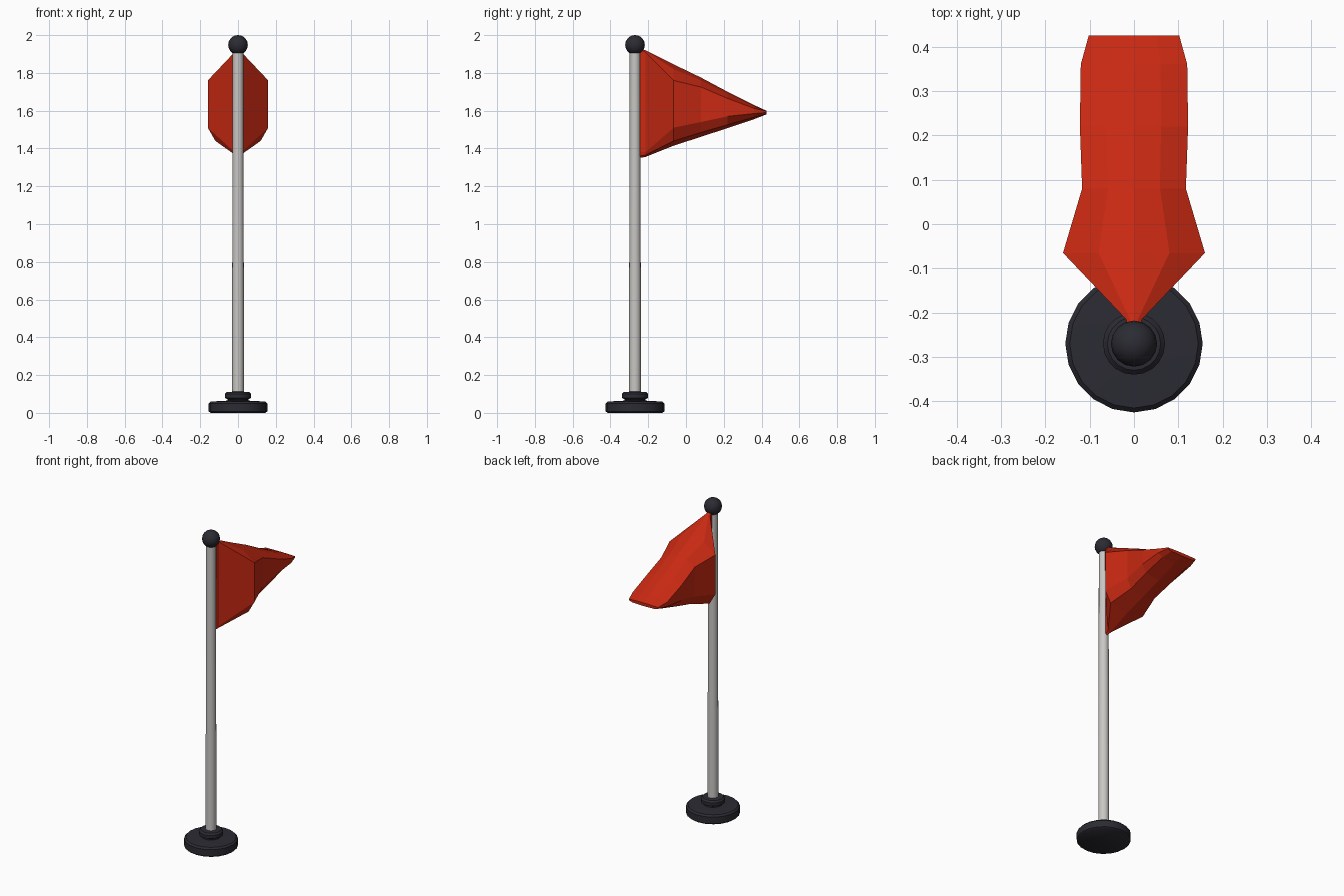
import bpy, bmesh, math

if "Cube" in bpy.data.objects:
    bpy.data.objects.remove(bpy.data.objects["Cube"])

POLE_Y = -0.27


def material(name, color):
    m = bpy.data.materials.new(name)
    m.diffuse_color = (*color, 1)
    m.use_nodes = True
    m.node_tree.nodes["Principled BSDF"].inputs["Base Color"].default_value = m.diffuse_color
    return m


red = material("flag red", (0.58, 0.022, 0.006))
grey = material("pole grey", (0.58, 0.57, 0.55))
dark = material("dark charcoal", (0.024, 0.024, 0.033))


def finish(name, bm, mat, smooth):
    bmesh.ops.recalc_face_normals(bm, faces=bm.faces)
    me = bpy.data.meshes.new(name)
    bm.to_mesh(me)
    bm.free()
    me.materials.append(mat)
    ob = bpy.data.objects.new(name, me)
    bpy.context.collection.objects.link(ob)
    if smooth:
        bpy.ops.object.select_all(action='DESELECT')
        ob.select_set(True)
        bpy.context.view_layer.objects.active = ob
        bpy.ops.object.shade_smooth_by_angle(angle=math.radians(40))
    return ob


def loft(name, rings, mat, smooth):
    """Skin a list of equal-length point rings and cap both ends."""
    bm = bmesh.new()
    vs = [[bm.verts.new(p) for p in r] for r in rings]
    n = len(vs[0])
    for a, b in zip(vs, vs[1:]):
        for i in range(n):
            j = (i + 1) % n
            bm.faces.new((a[i], a[j], b[j], b[i]))
    bm.faces.new(vs[0])
    bm.faces.new(vs[-1])
    return finish(name, bm, mat, smooth)


def lathe(name, profile, mat, sides=20):
    """Turn a (radius, z) profile around the pole axis."""
    rings = [[(r * math.cos(2 * math.pi * i / sides),
               POLE_Y + r * math.sin(2 * math.pi * i / sides), z)
              for i in range(sides)] for r, z in profile]
    return loft(name, rings, mat, True)


# Base disc, collar and pole
lathe("base", [(0.145, 0), (0.155, 0.008), (0.155, 0.05), (0.145, 0.06), (0.05, 0.065)], dark)
lathe("collar", [(0.055, 0.055), (0.055, 0.072), (0.07, 0.08), (0.07, 0.1), (0.06, 0.11), (0.03, 0.112)], dark)
lathe("pole", [(0.031, 0.1), (0.031, 0.6), (0.029, 1.3), (0.028, 1.925)], grey, 16)

# Ball on top
bm = bmesh.new()
bmesh.ops.create_uvsphere(bm, u_segments=16, v_segments=10, radius=0.052)
bmesh.ops.translate(bm, verts=bm.verts, vec=(0, POLE_Y, 1.948))
finish("finial_ball", bm, dark, True)

# Billowing flag: sections along y
# (y, half width, ridge z, shoulder z, lower side z, bottom chamfer z, keel z)
sections = [
    (-0.245, 0.010, 1.930, 1.925, 1.38, 1.360, 1.350),
    (-0.215, 0.018, 1.920, 1.910, 1.38, 1.365, 1.355),
    (-0.065, 0.160, 1.845, 1.760, 1.51, 1.440, 1.415),
    (0.080, 0.117, 1.775, 1.725, 1.54, 1.485, 1.462),
    (0.220, 0.122, 1.700, 1.665, 1.57, 1.525, 1.508),
    (0.360, 0.120, 1.630, 1.612, 1.585, 1.565, 1.555),
    (0.425, 0.102, 1.600, 1.598, 1.590, 1.582, 1.580),
]
rings = []
for y, w, zt, zs, zl, zc, zb in sections:
    right = [(0.5 * w, y, zt - 0.3 * (zt - zs)), (w, y, zs), (w, y, zl), (0.75 * w, y, zc)]
    left = [(-x, yy, z) for x, yy, z in reversed(right)]
    rings.append([(0, y, zt)] + right + [(0, y, zb)] + left)
loft("flag", rings, red, False)
